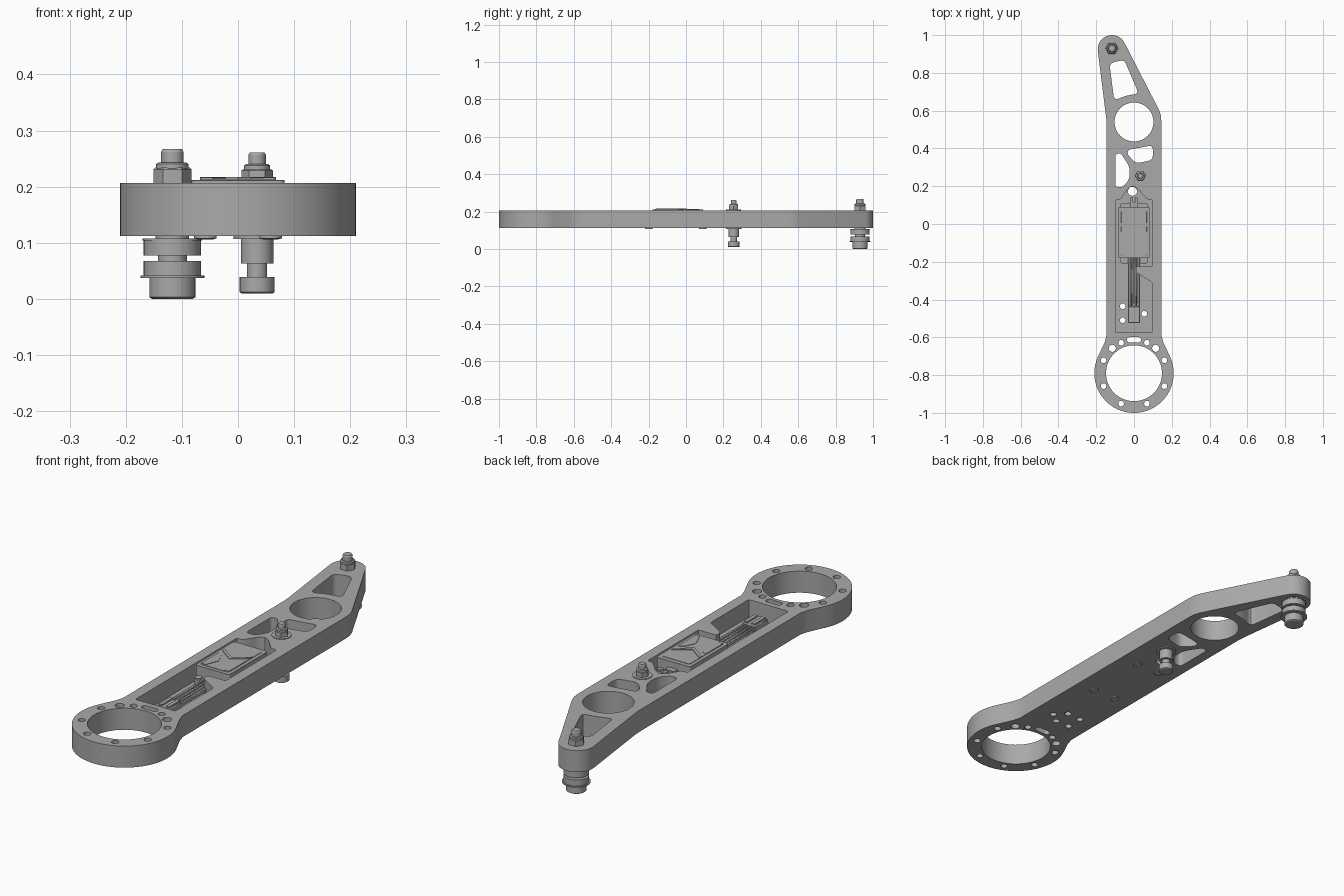
import bpy, bmesh
from math import cos, sin, radians, pi
from mathutils import Vector

cube = bpy.data.objects.get("Cube")
if cube:
    bpy.data.objects.remove(cube, do_unlink=True)

grey = bpy.data.materials.new("brushed_grey")
grey.use_nodes = True
tone = (0.4, 0.4, 0.4, 1)
grey.diffuse_color = tone
grey.node_tree.nodes["Principled BSDF"].inputs["Base Color"].default_value = tone

BOTTOM, FLOOR, TOP = 0.112, 0.13, 0.207


def arc(cx, cy, r, a0=0, a1=360, n=32):
    full = a1 - a0 == 360
    steps = n if full else n - 1
    return [(cx + r * cos(radians(a0 + (a1 - a0) * i / steps)),
             cy + r * sin(radians(a0 + (a1 - a0) * i / steps))) for i in range(n)]


def rounded(points, r, n=5):
    """Replace each corner by a small curve."""
    out = []
    for i, p in enumerate(points):
        p = Vector(p)
        a, b = Vector(points[i - 1]) - p, Vector(points[(i + 1) % len(points)]) - p
        d = min(r, a.length * 0.45, b.length * 0.45)
        s, e = p + a.normalized() * d, p + b.normalized() * d
        for k in range(n):
            t = k / (n - 1)
            out.append(tuple(s * (1 - t) ** 2 + p * 2 * t * (1 - t) + e * t * t))
    return out


def box_loop(x0, x1, y0, y1):
    return [(x0, y0), (x1, y0), (x1, y1), (x0, y1)]


def finish(ob):
    bpy.ops.object.select_all(action='DESELECT')
    ob.select_set(True)
    bpy.context.view_layer.objects.active = ob
    ob.data.materials.clear()
    ob.data.materials.append(grey)
    bpy.ops.object.shade_smooth_by_angle(angle=radians(30))
    return ob


def plate(name, loops, z0, z1, bevel=0):
    """Flat plate: first loop is the outline, the others are holes."""
    cu = bpy.data.curves.new(name, 'CURVE')
    cu.dimensions, cu.fill_mode, cu.extrude = '2D', 'BOTH', (z1 - z0) / 2
    for loop in loops:
        sp = cu.splines.new('POLY')
        sp.points.add(len(loop) - 1)
        for pt, (x, y) in zip(sp.points, loop):
            pt.co = (x, y, 0, 1)
        sp.use_cyclic_u = True
    ob = bpy.data.objects.new(name, cu)
    ob.location.z = (z0 + z1) / 2
    bpy.context.collection.objects.link(ob)
    bpy.ops.object.select_all(action='DESELECT')
    ob.select_set(True)
    bpy.context.view_layer.objects.active = ob
    bpy.ops.object.convert(target='MESH')
    ob = bpy.context.object
    bm = bmesh.new()
    bm.from_mesh(ob.data)
    bmesh.ops.remove_doubles(bm, verts=bm.verts, dist=1e-5)
    bmesh.ops.recalc_face_normals(bm, faces=bm.faces)
    bm.to_mesh(ob.data)
    bm.free()
    if bevel:
        mod = ob.modifiers.new("edge", 'BEVEL')
        mod.width, mod.segments, mod.angle_limit = bevel, 1, radians(40)
    return finish(ob)


def turned(name, x, y, profile, n=32):
    """Solid of revolution from (radius, height) pairs; n=6 gives a hexagon."""
    bm = bmesh.new()
    rings = [[bm.verts.new((px, py, z)) for px, py in arc(x, y, r, n=n)] for r, z in profile]
    for lo, hi in zip(rings, rings[1:]):
        for i in range(n):
            j = (i + 1) % n
            bm.faces.new((lo[i], lo[j], hi[j], hi[i]))
    bm.faces.new(rings[0][::-1])
    bm.faces.new(rings[-1])
    bmesh.ops.recalc_face_normals(bm, faces=bm.faces)
    me = bpy.data.meshes.new(name)
    bm.to_mesh(me)
    bm.free()
    ob = bpy.data.objects.new(name, me)
    bpy.context.collection.objects.link(ob)
    return finish(ob)


# Arm outline: ring end, straight beam, bent tip
RING, TIP = (0, -0.79), (-0.117, 0.925)
shoulder = [(0.155, -0.626), (0.145, -0.59), (0.145, -0.55)]
outline = arc(*RING, 0.21, 155, 385, 56) + shoulder
outline += [(0.145, 0.54), (0.142, 0.575), (0.132, 0.605)]
outline += arc(*TIP, 0.075, 27, 187, 24) + [(-0.147, 0.56), (-0.145, 0.53)]
outline += [(-x, y) for x, y in reversed(shoulder)]

# Lightening holes, ring bolt holes and slot
holes = [arc(*RING, 0.148, n=64), arc(0, 0.54, 0.103, n=48)]
holes += [rounded(p, 0.025) for p in (
    [(-0.13, 0.85), (-0.052, 0.87), (0.025, 0.69), (-0.04, 0.68), (-0.105, 0.655)],
    [(-0.098, 0.37), (-0.07, 0.375), (-0.022, 0.3), (-0.025, 0.235), (-0.06, 0.195), (-0.098, 0.195)],
    [(-0.03, 0.393), (0.1, 0.417), (0.1, 0.34), (0.01, 0.32), (-0.035, 0.37)])]
for angle, r in ((23, 0.015), (49, 0.019), (67, 0.015), (-23, 0.015), (-67, 0.015)):
    for a in (angle, 180 - angle):
        holes.append(arc(0.175 * cos(radians(a)), RING[1] + 0.175 * sin(radians(a)), r, n=16))
holes.append(arc(0.024, -0.613, 0.014, -90, 90, 8) + arc(-0.024, -0.613, 0.014, 90, 270, 8))
# Holes through the pocket floor
for x, y in ((-0.06, -0.435), (-0.06, -0.51), (0.055, -0.475), (0.01, -0.43), (0.01, -0.51)):
    holes.append(arc(x, y, 0.015, n=16))
holes.append(arc(-0.008, 0.173, 0.024, n=20))
arm = plate("arm", [outline] + holes, BOTTOM, TOP)

# Pocket for the electronics, with a partial dividing wall
pocket = [(-0.097, -0.575), (0.097, -0.575), (0.097, -0.31), (0.01, -0.255), (0.01, -0.225),
          (0.097, -0.225), (0.097, 0.13), (0.07, 0.13), (0.02, 0.185), (-0.008, 0.202),
          (-0.035, 0.185), (-0.07, 0.13), (-0.097, 0.13)]
cutter = plate("pocket_cutter", [rounded(pocket, 0.008, 3)], FLOOR, TOP + 0.05)
mod = arm.modifiers.new("pocket", 'BOOLEAN')
mod.operation, mod.object, mod.solver = 'DIFFERENCE', cutter, 'EXACT'
bpy.context.view_layer.objects.active = arm
bpy.ops.object.modifier_apply(modifier=mod.name)
bpy.data.objects.remove(cutter, do_unlink=True)
finish(arm)

# Speed controller: base, housing, raised cover and relief
plate("controller_base", [rounded(box_loop(-0.075, 0.075, -0.21, 0.112), 0.02)], FLOOR, 0.165)
plate("controller_housing", [rounded(box_loop(-0.083, 0.083, -0.18, 0.09), 0.01)], 0.15, 0.212, 0.006)
plate("controller_cover", [rounded(box_loop(-0.068, 0.068, -0.165, 0.072), 0.01)], 0.208, 0.214, 0.002)
plate("cover_chevron", [[(-0.068, 0.005), (0, -0.045), (0.068, 0.005), (0.068, -0.012),
                         (0, -0.062), (-0.068, -0.012)]], 0.21, 0.217)
for side, label in ((1, "left"), (-1, "right")):
    plate("cover_panel_" + label, [[(side * x, y) for x, y in (
        (0.068, -0.04), (0.045, -0.05), (0.022, -0.1), (0.045, -0.16), (0.068, -0.16))]], 0.21, 0.216)
    for y, end in ((0.095, "rear"), (-0.195, "front")):
        turned(f"base_screw_{end}_{label}", side * 0.056, y, [(0.014, 0.16), (0.014, 0.171)], 16)
        turned(f"underside_screw_{end}_{label}", side * 0.058, y - 0.005,
               [(0.013, 0.106), (0.02, 0.108), (0.02, BOTTOM + 0.002)], 20)
plate("rear_plug", [box_loop(-0.022, 0.022, 0.08, 0.115)], 0.16, 0.185)
for x in (-0.012, 0.012):
    plate("plug_pin", [box_loop(x - 0.007, x + 0.007, 0.11, 0.14)], 0.165, 0.18)

# Flat cable of four leads ending in a connector
for i in range(4):
    x = -0.025 + i * 0.0167
    plate("cable_lead", [box_loop(x - 0.0065, x + 0.0065, -0.44, -0.17)], 0.155, 0.172, 0.003)
plate("cable_connector", [box_loop(-0.032, 0.032, -0.525, -0.435)], 0.145, 0.178, 0.004)
for x in (-0.018, 0.018):
    plate("connector_rib", [box_loop(x - 0.008, x + 0.008, -0.515, -0.44)], 0.176, 0.184)

# Tip bolt with lock nut above and grooved roller below
BX, BY = -0.117, 0.93
turned("tip_bolt", BX, BY, [(0.02, 0.19), (0.02, 0.262), (0.017, 0.267)])
turned("tip_nut", BX, BY, [(0.034, TOP), (0.034, 0.231), (0.031, 0.234)], 6)
turned("tip_nut_collar", BX, BY, [(0.029, 0.232), (0.029, 0.24), (0.025, 0.243)])
turned("tip_roller", BX, BY, [(0.036, 0), (0.041, 0.003), (0.041, 0.037), (0.057, 0.037), (0.057, 0.042),
                              (0.051, 0.042), (0.051, 0.068), (0.026, 0.068), (0.026, 0.077),
                              (0.051, 0.077), (0.051, 0.104), (0.03, 0.104), (0.03, BOTTOM + 0.003)], 40)
plate("tip_upper_washer", [arc(BX, BY, 0.053, n=32)], 0.104, 0.108)

# Middle bolt with lock nut above and grooved post below
MX, MY = 0.034, 0.255
turned("middle_bolt", MX, MY, [(0.0155, 0.19), (0.0155, 0.257), (0.013, 0.261)])
turned("middle_washer", MX, MY, [(0.04, TOP - 0.002), (0.04, TOP + 0.003)])
turned("middle_nut", MX, MY, [(0.028, TOP), (0.028, 0.229), (0.025, 0.231)], 6)
turned("middle_nut_collar", MX, MY, [(0.023, 0.23), (0.023, 0.238), (0.02, 0.24)])
turned("middle_post", MX, MY, [(0.028, 0.01), (0.031, 0.012), (0.031, 0.039), (0.018, 0.039),
                               (0.018, 0.063), (0.029, 0.063), (0.029, 0.107), (0.042, 0.107),
                               (0.042, BOTTOM + 0.001)])
